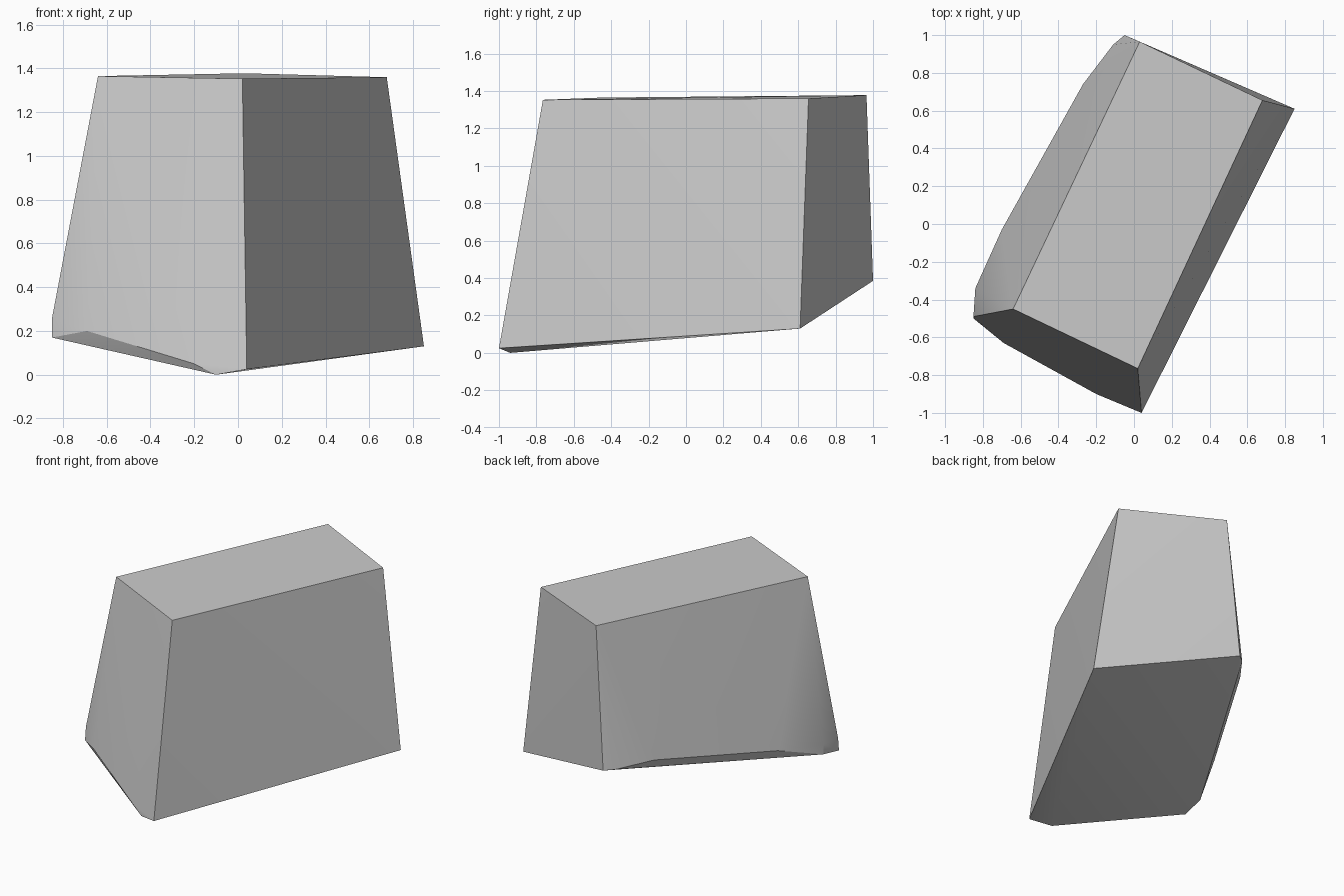
import bpy, bmesh, math

cube = bpy.data.objects.get("Cube")
if cube:
    bpy.data.objects.remove(cube, do_unlink=True)

# Plain grey material
GREY = (0.6, 0.6, 0.6, 1.0)
grey = bpy.data.materials.new("plain grey")
grey.use_nodes = True
grey.diffuse_color = GREY
bsdf = grey.node_tree.nodes["Principled BSDF"]
bsdf.inputs["Base Color"].default_value = GREY
bsdf.inputs["Roughness"].default_value = 0.8

# Corners of the flat top
top = [(-0.64, -0.45, 1.365), (0.02, -0.765, 1.353),
       (0.68, 0.655, 1.36), (0.03, 0.965, 1.378)]
# Main corners of the slanted underside
base = [(0.04, -1.0, 0.025), (0.85, 0.61, 0.13), (-0.05, 1.0, 0.385),
        (-0.11, 0.95, 0.39), (-0.84, -0.34, 0.20), (-0.85, -0.50, 0.17),
        (-0.10, -0.94, 0.0)]
# Chipped lower edges on the long side and the narrow end
chips = [(-0.27, 0.74, 0.42), (-0.70, -0.03, 0.307), (-0.84, -0.34, 0.27),
         (-0.85, -0.49, 0.26), (-0.69, -0.63, 0.20), (-0.20, -0.90, 0.05)]

# Wrap the corners in a solid block
bm = bmesh.new()
for co in top + base + chips:
    bm.verts.new(co)
hull = bmesh.ops.convex_hull(bm, input=bm.verts[:])
loose = [v for v in bm.verts if not v.link_faces]
bmesh.ops.delete(bm, geom=loose, context='VERTS')
# Merge nearly coplanar triangles into clean facets
bmesh.ops.dissolve_limit(bm, angle_limit=math.radians(1.5),
                         verts=bm.verts[:], edges=bm.edges[:])
bmesh.ops.recalc_face_normals(bm, faces=bm.faces[:])

mesh = bpy.data.meshes.new("tapered_block")
bm.to_mesh(mesh)
bm.free()
mesh.materials.append(grey)
block = bpy.data.objects.new("tapered_block", mesh)
bpy.context.collection.objects.link(block)

# Soft shading across shallow creases, crisp main edges
bpy.ops.object.select_all(action='DESELECT')
block.select_set(True)
bpy.context.view_layer.objects.active = block
bpy.ops.object.shade_smooth_by_angle(angle=math.radians(20))
